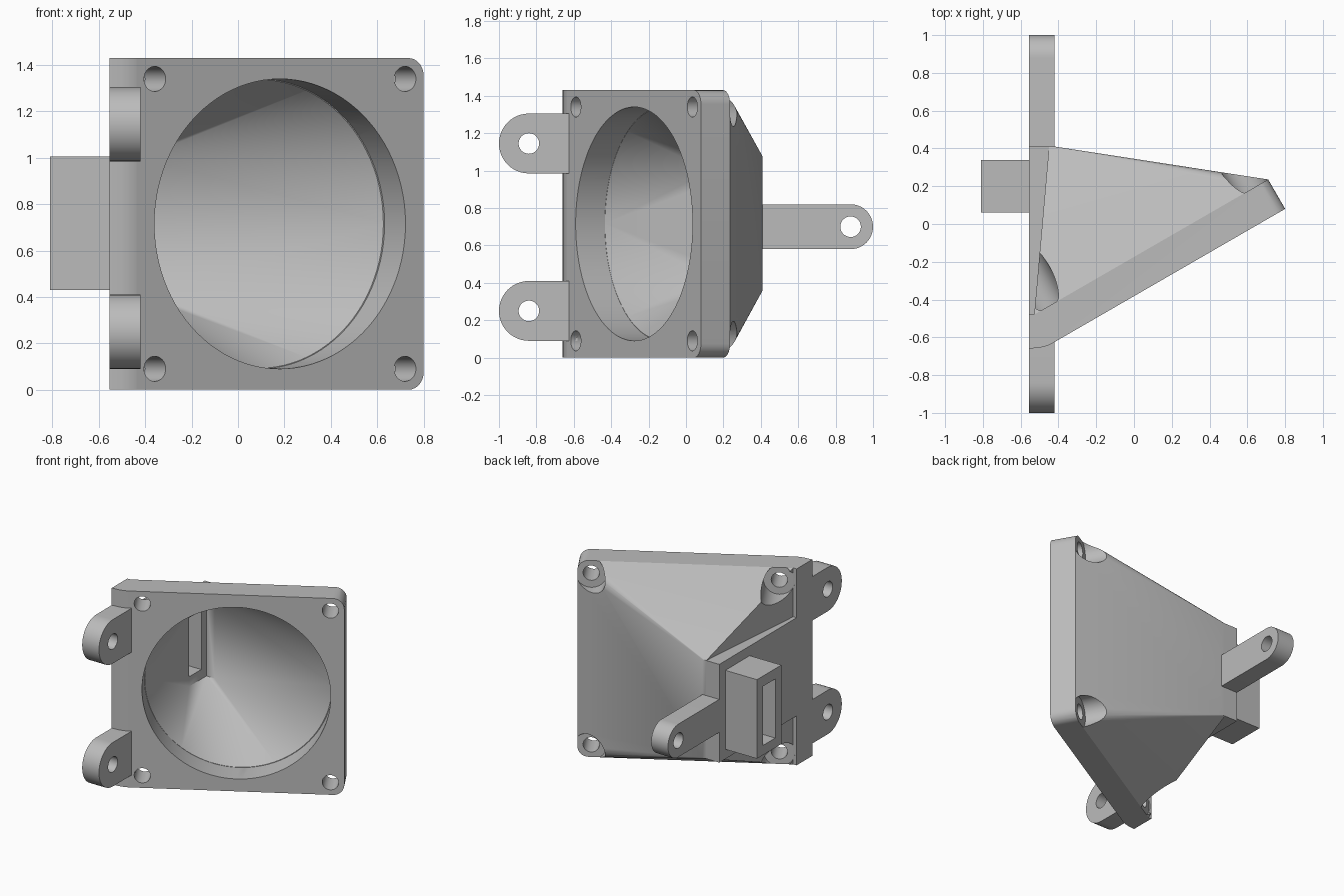
import bpy, bmesh, math
from math import sin, cos, pi, radians
from mathutils import Matrix, Vector

if "Cube" in bpy.data.objects:
    bpy.data.objects.remove(bpy.data.objects["Cube"], do_unlink=True)

grey = bpy.data.materials.new("plain grey")
grey.use_nodes = True
COLOUR = (0.5, 0.5, 0.5, 1)
grey.diffuse_color = COLOUR
grey.node_tree.nodes["Principled BSDF"].inputs["Base Color"].default_value = COLOUR

# Tilted plate frame: local x runs along the plate, local y into the duct
PLATE = Matrix.Translation((0.181, -0.2775, 0.715)) @ Matrix.Rotation(radians(30), 4, "Z")
HALF, THICK, BORE = 0.715, 0.18, 0.625
LEFT, INNER = -0.555, -0.42


def hull(name, points):
    """Convex solid around a set of points."""
    bm = bmesh.new()
    for p in points:
        bm.verts.new(p)
    bmesh.ops.convex_hull(bm, input=bm.verts)
    loose = [v for v in bm.verts if not v.link_faces]
    bmesh.ops.delete(bm, geom=loose, context="VERTS")
    bmesh.ops.dissolve_limit(bm, angle_limit=radians(0.2), verts=bm.verts, edges=bm.edges)
    bmesh.ops.recalc_face_normals(bm, faces=bm.faces)
    mesh = bpy.data.meshes.new(name)
    bm.to_mesh(mesh)
    bm.free()
    mesh.materials.append(grey)
    ob = bpy.data.objects.new(name, mesh)
    bpy.context.collection.objects.link(ob)
    return ob


def box(x, y, z):
    return [Vector((a, b, c)) for a in x for b in y for c in z]


def disc(u, v, r, depth, n):
    """Circle of points parallel to the plate."""
    return [PLATE @ Vector((u + r * cos(2 * pi * i / n), depth, v + r * sin(2 * pi * i / n)))
            for i in range(n)]


def combine(target, others, operation):
    """Boolean each solid into the target and discard it."""
    bpy.context.view_layer.objects.active = target
    for other in others:
        mod = target.modifiers.new("cut", "BOOLEAN")
        mod.operation, mod.solver, mod.object = operation, "EXACT", other
        bpy.ops.object.modifier_apply(modifier=mod.name)
        bpy.data.objects.remove(other, do_unlink=True)


def smooth(ob):
    bpy.ops.object.select_all(action="DESELECT")
    ob.select_set(True)
    bpy.context.view_layer.objects.active = ob
    bpy.ops.object.shade_smooth_by_angle(angle=radians(25))


def arm(name, y_root, y_end, z, r):
    """Round-ended lug with a cross hole."""
    side = 1 if y_end > y_root else -1
    points = box((LEFT, INNER), (y_root,), (z - r, z + r))
    for i in range(25):
        a = -pi / 2 + pi * i / 24
        points += box((LEFT, INNER), (y_end + side * r * cos(a),), (z + r * sin(a),))
    lug = hull(name, points)
    pin = [Vector((x, y_end + 0.055 * cos(i * pi / 16), z + 0.055 * sin(i * pi / 16)))
           for x in (LEFT - 0.1, INNER + 0.1) for i in range(32)]
    combine(lug, [hull("pin_cutter", pin)], "DIFFERENCE")
    smooth(lug)


# Plate outline: square on the hinge side, rounded on the far side
R = 0.075
outline = [(-HALF, -HALF), (-HALF, HALF)]
for s in (-1, 1):
    for i in range(9):
        a = pi / 2 * i / 8
        outline.append((HALF - R + R * cos(a), s * (HALF - R + R * sin(a))))
plate = [PLATE @ Vector((u, d, v)) for u, v in outline for d in (0, THICK)]

# Tapering duct body joined to its side wall, plate edge and nozzle
body = hull("duct_body", plate + box((-0.45, INNER), (0.18, 0.41), (0.36, 1.075)))
edge = [(LEFT, -0.66), (-0.5, -0.655), (-0.46, -0.645), (-0.43, -0.63),
        (INNER, -0.6), (INNER, -0.48), (LEFT, -0.48)]
combine(body, [
    hull("side_wall", box((LEFT, INNER), (-0.6, 0.41), (0.36, 1.075))),
    hull("plate_edge", [Vector((x, y, z)) for x, y in edge for z in (0, 2 * HALF)]),
    hull("nozzle", box((-0.81, -0.5), (0.06, 0.34), (0.43, 1.005))),
], "UNION")

# Round bore, tapering cavity and outlet slot
cutters = [
    hull("bore", disc(0, 0, BORE, -0.2, 96) + disc(0, 0, BORE, THICK, 96)),
    hull("cavity", disc(0, 0, BORE, THICK - 0.005, 96)
         + box((-0.485, INNER), (0.13, 0.33), (0.43, 1.0))),
    hull("slot", box((-0.9, -0.44), (0.13, 0.27), (0.5, 0.93))),
]
# Screw holes with clearance pockets behind the plate
for u in (-0.623, 0.623):
    for v in (-0.625, 0.625):
        cutters.append(hull("screw", disc(u, v, 0.054, -0.1, 32) + disc(u, v, 0.054, 0.3, 32)))
        cutters.append(hull("pocket", disc(u, v, 0.105, THICK, 40) + disc(u, v, 0.105, 0.8, 40)))
combine(body, cutters, "DIFFERENCE")
smooth(body)

# Mounting lugs
arm("rear_arm", 0.4, 0.88, 0.7, 0.12)
arm("front_upper_arm", -0.58, -0.84, 1.145, 0.16)
arm("front_lower_arm", -0.58, -0.84, 0.25, 0.16)
